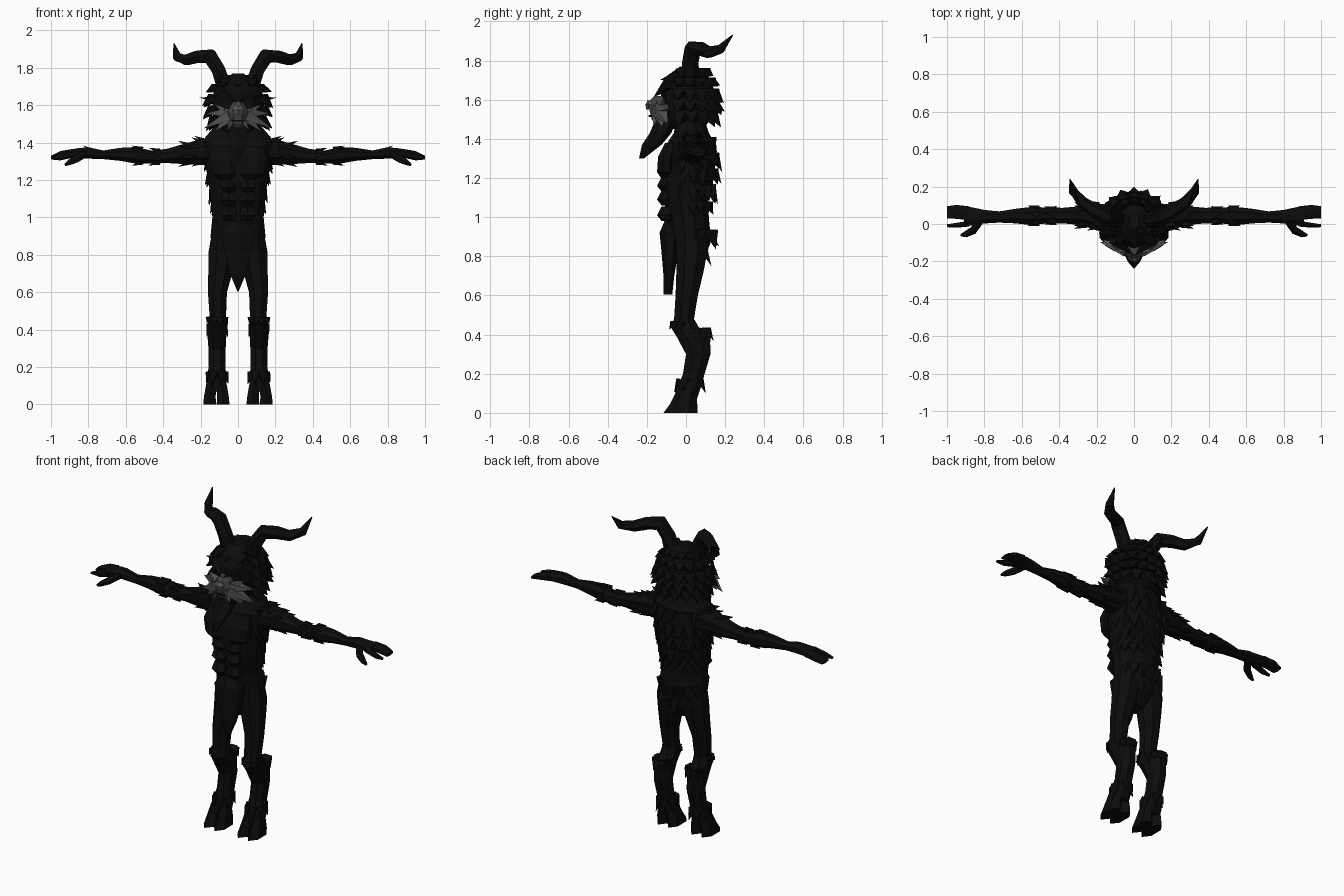
import bpy, bmesh, math, random
from mathutils import Vector as V

random.seed(4)


def material(name, c):
    m = bpy.data.materials.new(name)
    m.diffuse_color = (c, c, c, 1)
    return m


BLACK = material("black_fur", 0.0035)
GREY = material("grey_whiskers", 0.095)
DARK_GREY = material("dark_grey_muzzle", 0.055)
X, Y, Z = V((1, 0, 0)), V((0, 1, 0)), V((0, 0, 1))


def finish(name, bm, mat):
    bmesh.ops.recalc_face_normals(bm, faces=bm.faces)
    me = bpy.data.meshes.new(name)
    bm.to_mesh(me)
    bm.free()
    me.materials.append(mat)
    ob = bpy.data.objects.new(name, me)
    bpy.context.collection.objects.link(ob)
    return ob


def skin(name, rings, mat):
    """Close a list of point rings into one solid."""
    bm = bmesh.new()
    vs = [[bm.verts.new(p) for p in r] for r in rings]
    n = len(vs[0])
    for a, b in zip(vs, vs[1:]):
        for i in range(n):
            j = (i + 1) % n
            bm.faces.new((a[i], a[j], b[j], b[i]))
    bm.faces.new(vs[0])
    bm.faces.new(vs[-1])
    return finish(name, bm, mat)


def ring(c, u, v, ru, rv, n):
    angles = [2 * math.pi * (i + 0.5) / n for i in range(n)]
    return [V(c) + u * ru * math.cos(a) + v * rv * math.sin(a) for a in angles]


def column(name, rows, n=10, mat=BLACK, s=1):
    """Rows are z, x centre, x radius, front y, back y."""
    rings = [ring((s * x, (f + b) / 2, z), X, Y, rx, (b - f) / 2, n) for z, x, rx, f, b in rows]
    return skin(name, rings, mat)


def limb(name, rows, s, n=8):
    """Rows are x, low y, high y, low z, high z."""
    rings = [ring((s * x, (a + b) / 2, (c + d) / 2), Y, Z, (b - a) / 2, (d - c) / 2, n)
             for x, a, b, c, d in rows]
    return skin(name, rings, BLACK)


def tube(name, pts, radii, s, n=6):
    pts = [V((s * x, y, z)) for x, y, z in pts]
    rings = []
    for i, p in enumerate(pts):
        t = (pts[min(i + 1, len(pts) - 1)] - pts[max(i - 1, 0)]).normalized()
        u = t.cross(Y).normalized()
        rings.append(ring(p, u, t.cross(u), radii[i], radii[i], n))
    return skin(name, rings, BLACK)


def tufts(name, spikes, mat=BLACK):
    """Four-sided pointed locks, each given as base, tip, width."""
    bm = bmesh.new()
    for base, tip, w in spikes:
        base, tip = V(base), V(tip)
        d = (tip - base).normalized()
        u = d.cross(Z if abs(d.z) < 0.95 else X).normalized()
        q = [bm.verts.new(p) for p in ring(base, u, d.cross(u), w, w * 0.7, 4)]
        t = bm.verts.new(tip)
        bm.faces.new(q)
        for i in range(4):
            bm.faces.new((q[i], q[(i + 1) % 4], t))
    return finish(name, bm, mat)


def fur_band(z, cx, cy, rx, ry, flare, drop, n, w, start=0.0, end=2 * math.pi):
    """Ring of locks hanging off an ellipse."""
    out = []
    for i in range(n):
        a = start + (end - start) * (i + 0.5) / n
        k = flare * random.uniform(0.95, 1.04)
        c, s = math.cos(a), math.sin(a)
        out.append(((cx + rx * 0.86 * c, cy + ry * 0.86 * s, z),
                    (cx + rx * k * c, cy + ry * k * s, z - drop * random.uniform(0.8, 1.2)), w))
    return out


# Torso from pelvis to neck
column("torso", [
    (0.72, 0, 0.07, -0.04, 0.06), (0.80, 0, 0.14, -0.055, 0.11), (0.90, 0, 0.152, -0.08, 0.13),
    (1.00, 0, 0.142, -0.10, 0.12), (1.10, 0, 0.15, -0.12, 0.12), (1.20, 0, 0.165, -0.13, 0.145),
    (1.30, 0, 0.185, -0.13, 0.16), (1.38, 0, 0.20, -0.10, 0.15), (1.43, 0, 0.18, -0.065, 0.12),
    (1.52, 0, 0.10, -0.05, 0.09)], 12)
for side in (1, -1):
    # Chest plates and stacked belly muscles
    column("chest_muscle", [(1.20, 0.06, 0.04, -0.13, -0.06), (1.23, 0.07, 0.075, -0.152, -0.05),
                            (1.31, 0.08, 0.08, -0.146, -0.05), (1.38, 0.08, 0.06, -0.11, -0.03)], 8, s=side)
    for z in (1.02, 1.10, 1.17):
        column("belly_muscle", [(z - 0.04, 0.045, 0.03, -0.125, -0.06),
                                (z - 0.01, 0.05, 0.05, -0.148, -0.06),
                                (z + 0.035, 0.05, 0.04, -0.125, -0.06)], 6, s=side)

# Layered body fur, fullest across the back
body_fur = []
for z, rx, ry in ((1.40, 0.19, 0.14), (1.32, 0.175, 0.16), (1.24, 0.165, 0.155), (1.16, 0.15, 0.14)):
    body_fur += fur_band(z, 0, 0.01, rx, ry, 1.06, 0.08, 11, 0.045, -0.35, math.pi + 0.35)
body_fur += fur_band(1.07, 0, 0.01, 0.145, 0.125, 1.08, 0.06, 9, 0.04, 0, math.pi)
body_fur += fur_band(0.93, 0, 0.03, 0.14, 0.12, 1.05, 0.08, 7, 0.045, 0.2, math.pi - 0.2)
tufts("body_fur", body_fur)
tufts("tail_tuft", [((0, 0.09, 0.94), (0, 0.17, 0.85), 0.06), ((0, 0.08, 0.86), (0, 0.13, 0.75), 0.05)])

# Hanging front loin fur
column("loin_fur", [(0.98, 0, 0.04, -0.11, -0.04), (0.92, 0, 0.10, -0.135, -0.03),
                    (0.82, 0, 0.085, -0.125, -0.04), (0.70, 0, 0.05, -0.115, -0.06),
                    (0.605, 0, 0.004, -0.115, -0.07)], 6)

for s in (1, -1):
    # Goat leg
    column("leg", [
        (0.94, 0.08, 0.06, -0.06, 0.11), (0.82, 0.083, 0.08, -0.055, 0.115),
        (0.72, 0.092, 0.072, -0.055, 0.095), (0.60, 0.11, 0.055, -0.058, 0.065),
        (0.48, 0.108, 0.048, -0.065, 0.045), (0.44, 0.11, 0.053, -0.085, 0.07),
        (0.39, 0.113, 0.056, -0.055, 0.13), (0.30, 0.112, 0.05, -0.005, 0.13),
        (0.20, 0.112, 0.048, -0.02, 0.10), (0.13, 0.115, 0.06, -0.045, 0.08),
        (0.07, 0.115, 0.055, -0.05, 0.06)], 8, s=s)
    # Cloven hoof
    for x in (0.08, 0.151):
        column("hoof_toe", [(0.0, x, 0.04, -0.115, 0.06), (0.04, x, 0.036, -0.085, 0.058),
                            (0.12, 0.115 + (x - 0.115) * 0.7, 0.032, -0.045, 0.05)], 6, s=s)
    # Hock and ankle fur
    cx = s * 0.112
    tufts("leg_fur",
          fur_band(0.43, cx, 0.04, 0.05, 0.085, 1.15, 0.06, 7, 0.03, 0, math.pi)
          + fur_band(0.46, cx, -0.01, 0.05, 0.065, 1.15, 0.03, 6, 0.03, math.pi, 2 * math.pi)
          + fur_band(0.17, cx, 0.02, 0.05, 0.065, 1.3, 0.06, 8, 0.028))

    # Arm and palm
    limb("arm", [
        (0.10, -0.06, 0.12, 1.27, 1.42), (0.20, -0.04, 0.11, 1.275, 1.425),
        (0.28, -0.01, 0.10, 1.28, 1.40), (0.38, 0.0, 0.09, 1.288, 1.37),
        (0.46, 0.0, 0.092, 1.285, 1.36), (0.55, -0.01, 0.095, 1.285, 1.38),
        (0.63, 0.0, 0.085, 1.30, 1.375), (0.72, 0.005, 0.07, 1.31, 1.36),
        (0.80, 0.0, 0.078, 1.312, 1.378), (0.86, -0.012, 0.092, 1.315, 1.372),
        (0.91, -0.015, 0.10, 1.318, 1.362)], s)
    # Separate finger, joined fingers and thumb
    limb("finger", [(0.88, -0.016, 0.02, 1.32, 1.36), (0.95, -0.022, 0.008, 1.305, 1.345),
                    (1.0, -0.018, 0.0, 1.31, 1.325)], s, 6)
    limb("joined_fingers", [(0.88, 0.015, 0.10, 1.32, 1.367), (0.95, 0.022, 0.108, 1.315, 1.355),
                            (1.0, 0.025, 0.10, 1.31, 1.33)], s, 6)
    tube("thumb", [(0.82, 0.02, 1.34), (0.86, -0.035, 1.315), (0.90, -0.055, 1.295),
                   (0.925, -0.06, 1.28)], [0.022, 0.022, 0.017, 0.007], s)
    # Shoulder, elbow and wrist fur, swept outward
    arm_fur = []
    for x, r, zc in ((0.19, 0.07, 1.35), (0.26, 0.062, 1.34), (0.42, 0.042, 1.325), (0.51, 0.048, 1.33)):
        for i in range(6):
            a = math.tau * i / 6 + 0.3
            c, d = math.cos(a), math.sin(a)
            arm_fur.append(((s * x, 0.045 + r * 0.8 * c, zc + r * 0.75 * d),
                            (s * (x + 0.06), 0.045 + r * 1.2 * c, zc + r * 1.15 * d), 0.026))
    arm_fur += [((s * 0.16, y, 1.40), (s * 0.235, y, 1.437), 0.035) for y in (0, 0.06)]
    arm_fur.append(((s * 0.76, 0.04, 1.35), (s * 0.83, 0.04, 1.385), 0.025))
    tufts("arm_fur", arm_fur)

    # Curved horn
    tube("horn", [(0.075, 0.025, 1.70), (0.105, 0.022, 1.79), (0.15, 0.035, 1.862), (0.215, 0.075, 1.86),
                  (0.275, 0.115, 1.842), (0.325, 0.175, 1.858), (0.342, 0.238, 1.93)],
         [0.045, 0.042, 0.044, 0.037, 0.032, 0.026, 0.003], s)

    # Brow ridge and ear
    tufts("brow", [((s * 0.10, -0.08, 1.68), (s * 0.01, -0.165, 1.615), 0.05)])
    tufts("ear", [((s * 0.10, 0.0, 1.63), (s * 0.205, -0.02, 1.64), 0.04)])
    # Sweeping whiskers beside the mouth
    tufts("whiskers", [
        ((s * 0.04, -0.135, 1.545), (s * 0.185, -0.095, 1.475), 0.055),
        ((s * 0.06, -0.125, 1.56), (s * 0.175, -0.085, 1.555), 0.045),
        ((s * 0.05, -0.13, 1.53), (s * 0.125, -0.125, 1.46), 0.05),
        ((s * 0.05, -0.13, 1.56), (s * 0.125, -0.11, 1.605), 0.04),
        ((s * 0.025, -0.15, 1.53), (s * 0.06, -0.165, 1.465), 0.035)], GREY)

# Head core
column("head", [(1.45, 0, 0.09, -0.07, 0.09), (1.50, 0, 0.13, -0.10, 0.125), (1.58, 0, 0.145, -0.125, 0.145),
                (1.66, 0, 0.14, -0.13, 0.14), (1.72, 0, 0.10, -0.10, 0.115), (1.77, 0, 0.03, -0.03, 0.06)], 10)

# Shaggy mane round the sides and back of the head
mane = []
for z, rx, ry, n, drop in ((1.74, 0.10, 0.11, 9, 0.02), (1.69, 0.15, 0.14, 11, 0.02),
                           (1.64, 0.165, 0.155, 11, 0.05), (1.58, 0.165, 0.155, 11, 0.05),
                           (1.53, 0.15, 0.14, 10, 0.06)):
    mane += fur_band(z, 0, 0.015, rx, ry, 1.18, drop, n, 0.05, -0.55, math.pi + 0.55)
mane += [((x, -0.05, 1.72), (x * 1.2, -0.135, 1.70), 0.045) for x in (-0.07, 0, 0.07)]
tufts("mane", mane)

# Muzzle, nose and mouth
column("muzzle", [(1.475, 0, 0.035, -0.16, -0.06), (1.50, 0, 0.055, -0.18, -0.06),
                  (1.56, 0, 0.06, -0.195, -0.06), (1.595, 0, 0.045, -0.19, -0.06),
                  (1.62, 0, 0.025, -0.165, -0.06)], 8, DARK_GREY)
column("nose", [(1.55, 0, 0.02, -0.203, -0.15), (1.575, 0, 0.036, -0.207, -0.15),
                (1.597, 0, 0.022, -0.197, -0.15)], 6, GREY)
column("mouth", [(1.512, 0, 0.035, -0.19, -0.13), (1.522, 0, 0.04, -0.193, -0.13)], 6, BLACK)

# Long chin beard
column("beard", [(1.49, 0, 0.06, -0.16, -0.05), (1.43, 0, 0.06, -0.185, -0.075),
                 (1.37, 0, 0.04, -0.225, -0.125), (1.30, 0, 0.006, -0.24, -0.215)], 6)
